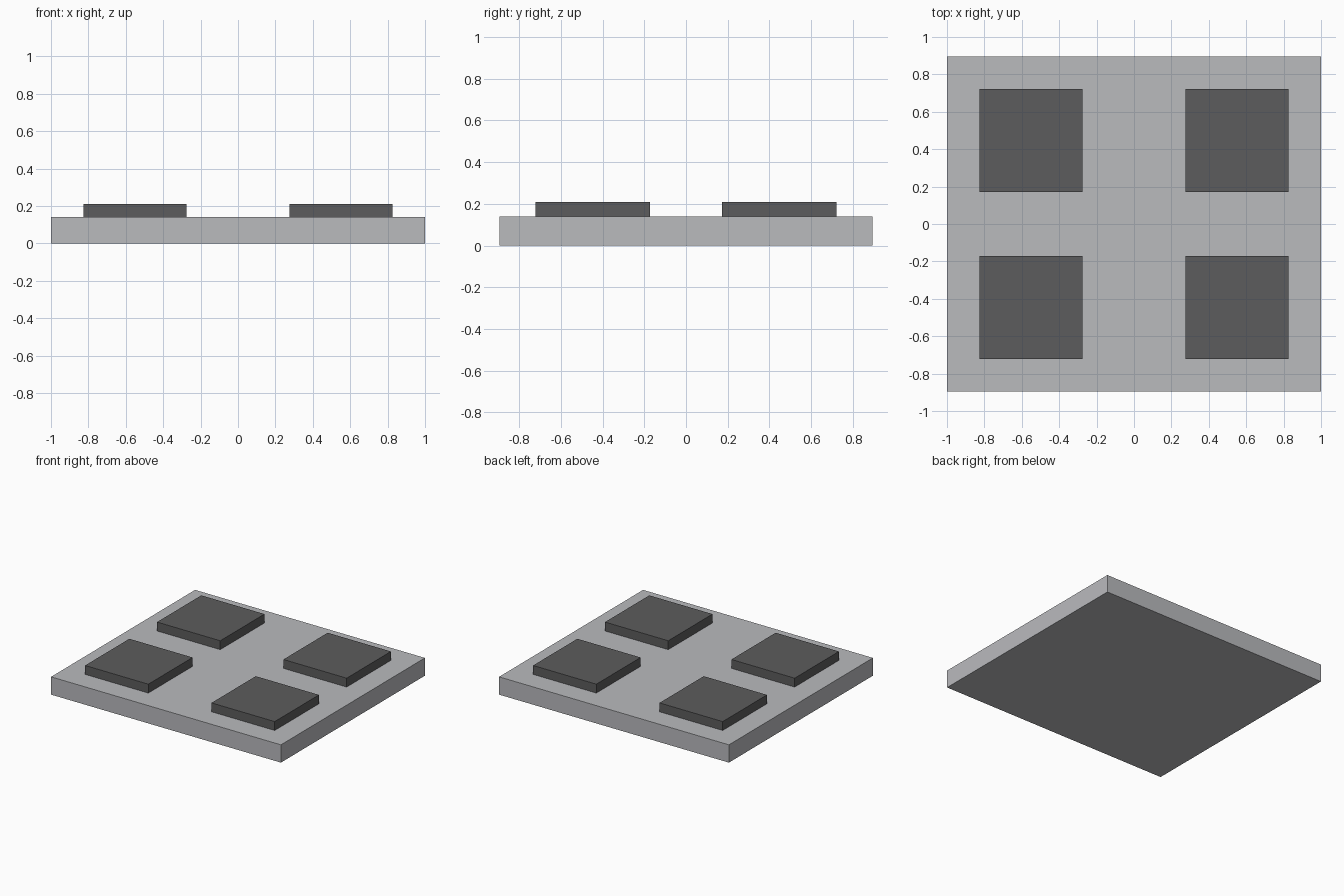
import bpy

if "Cube" in bpy.data.objects:
    bpy.data.objects.remove(bpy.data.objects["Cube"])


def material(name, rgb):
    mat = bpy.data.materials.new(name)
    mat.diffuse_color = (*rgb, 1.0)
    mat.use_nodes = True
    mat.node_tree.nodes["Principled BSDF"].inputs["Base Color"].default_value = mat.diffuse_color
    return mat


def box(name, center, size, mat):
    bpy.ops.mesh.primitive_cube_add(size=1, location=center)
    ob = bpy.context.object
    ob.name = name
    ob.scale = size
    bpy.ops.object.transform_apply(location=False, rotation=False, scale=True)
    ob.data.materials.append(mat)
    return ob


light_grey = material("light grey", (0.49, 0.495, 0.515))
dark_grey = material("dark grey", (0.107, 0.107, 0.109))

BASE_H = 0.14
PAD_H = 0.07

# base slab
box("base_plate", (0, 0, BASE_H / 2), (2.0, 1.79, BASE_H), light_grey)

# four raised square pads
for side, x in (("left", -0.55), ("right", 0.55)):
    for end, y in (("front", -0.447), ("back", 0.447)):
        box(f"pad_{end}_{side}", (x, y, BASE_H + PAD_H / 2),
            (0.55, 0.55, PAD_H), dark_grey)
